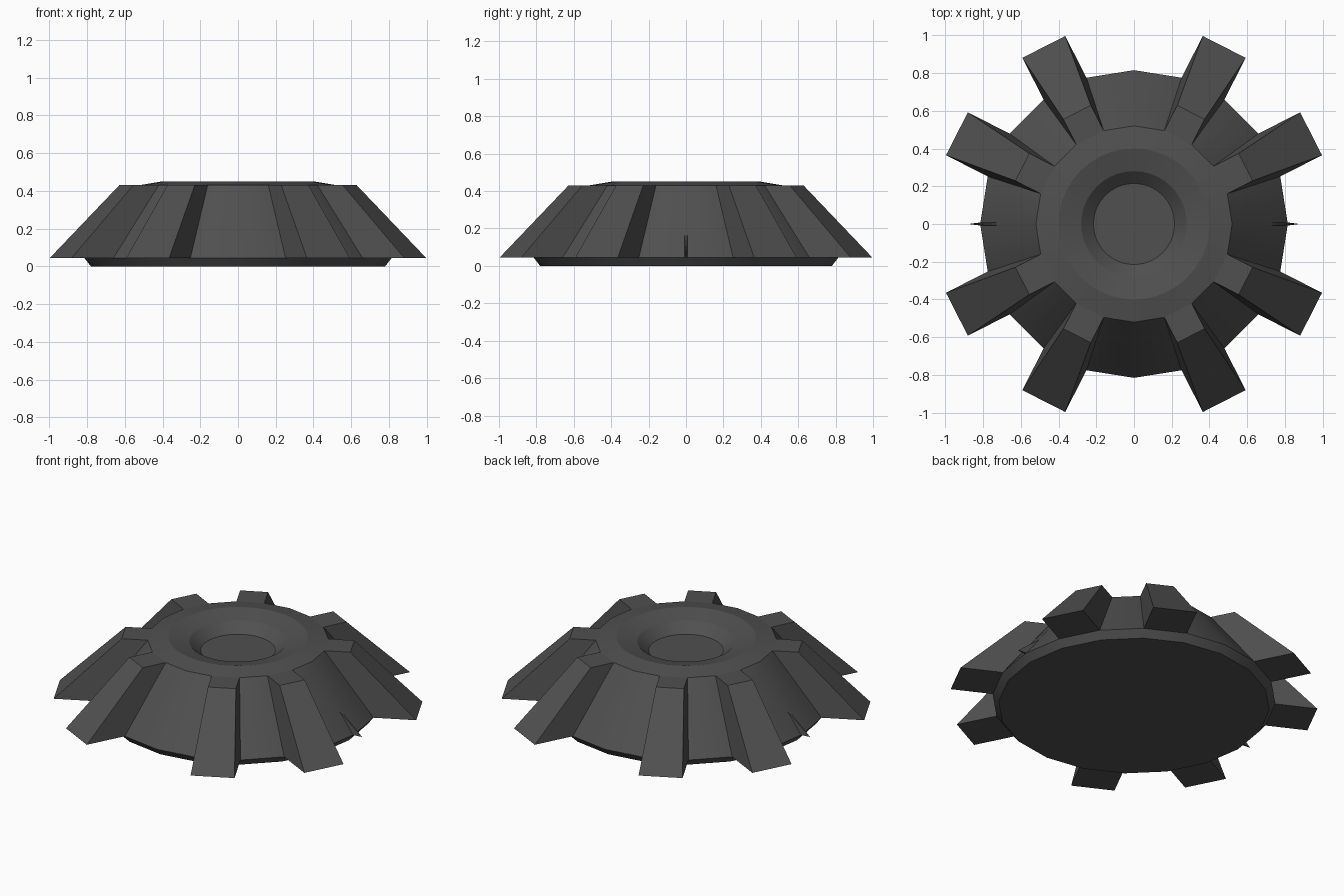
import bpy, bmesh, math
from mathutils import Vector

if "Cube" in bpy.data.objects:
    bpy.data.objects.remove(bpy.data.objects["Cube"])

mat = bpy.data.materials.new("dark grey metal")
mat.diffuse_color = (0.08, 0.08, 0.08, 1)
mat.use_nodes = True
mat.node_tree.nodes["Principled BSDF"].inputs["Base Color"].default_value = mat.diffuse_color


def finish(bm, name):
    bmesh.ops.recalc_face_normals(bm, faces=bm.faces[:])
    me = bpy.data.meshes.new(name)
    bm.to_mesh(me)
    bm.free()
    me.materials.append(mat)
    ob = bpy.data.objects.new(name, me)
    bpy.context.collection.objects.link(ob)
    return ob


SIDES = 20
TOP_R, TOP_Z = 0.52, 0.43
LOW_R, LOW_Z = 0.815, 0.045


# Ring of 40 points: a true circle, or a 20-gon with split edges
def ring(bm, r, z, is_round):
    out = []
    for i in range(SIDES * 2):
        a = math.pi * i / SIDES
        k = r * math.cos(math.pi / SIDES) if i % 2 and not is_round else r
        out.append(bm.verts.new((k * math.cos(a), k * math.sin(a), z)))
    return out


# Main body: sloped 20-sided skirt with a round dished top
bm = bmesh.new()
profile = [(0.78, 0, 0), (LOW_R, LOW_Z, 0), (TOP_R, TOP_Z, 0), (0.40, 0.45, 1),
           (0.28, 0.42, 1), (0.215, 0.363, 1)]
rings = [ring(bm, *p) for p in profile]
for k, (a, b) in enumerate(zip(rings, rings[1:])):
    for i in range(len(a)):
        j = (i + 1) % len(a)
        f = bm.faces.new((a[i], a[j], b[j], b[i]))
        f.smooth = k >= 2
bm.faces.new(rings[0][::-1])
bm.faces.new(rings[-1])
body = finish(bm, "dished_body")
bpy.context.view_layer.objects.active = body
body.select_set(True)
bpy.ops.object.shade_smooth_by_angle(angle=math.radians(15))
body.select_set(False)


# Ribs: sections (distance, half width, height) pushed out from a body side
def rib(angle, name):
    ca, sa = math.cos(angle), math.sin(angle)
    c9, s9 = math.cos(math.pi / SIDES), math.sin(math.pi / SIDES)
    section = [(TOP_R * c9, TOP_R * s9, TOP_Z), (0.664, TOP_R * s9, TOP_Z),
               (1.053, LOW_R * s9, LOW_Z), (LOW_R * c9, LOW_R * s9, LOW_Z)]
    bm = bmesh.new()
    left, right = [[bm.verts.new((d * ca - s * w * sa, d * sa + s * w * ca, z))
                    for d, w, z in section] for s in (1, -1)]
    bm.faces.new(left)
    bm.faces.new(right)
    for i in range(4):
        j = (i + 1) % 4
        bm.faces.new((left[i], left[j], right[j], right[i]))
    finish(bm, name)


n = 0
for quarter in range(4):
    for deg in (27, 63):
        n += 1
        rib(math.radians(quarter * 90 + deg), f"rib_{n}")

# Thin pointed fins on the left and right sides
for s, name in ((1, "right_fin"), (-1, "left_fin")):
    bm = bmesh.new()
    a = [bm.verts.new((s * x, y, z)) for x, y, z in
         ((0.72, 0.007, 0.168), (0.81, 0.009, LOW_Z), (0.72, -0.007, 0.168),
          (0.81, -0.009, LOW_Z), (0.87, 0.001, LOW_Z), (0.87, -0.001, LOW_Z))]
    for q in ((0, 1, 4), (2, 5, 3), (0, 4, 5, 2), (1, 3, 5, 4), (0, 2, 3, 1)):
        bm.faces.new([a[i] for i in q])
    finish(bm, name)
